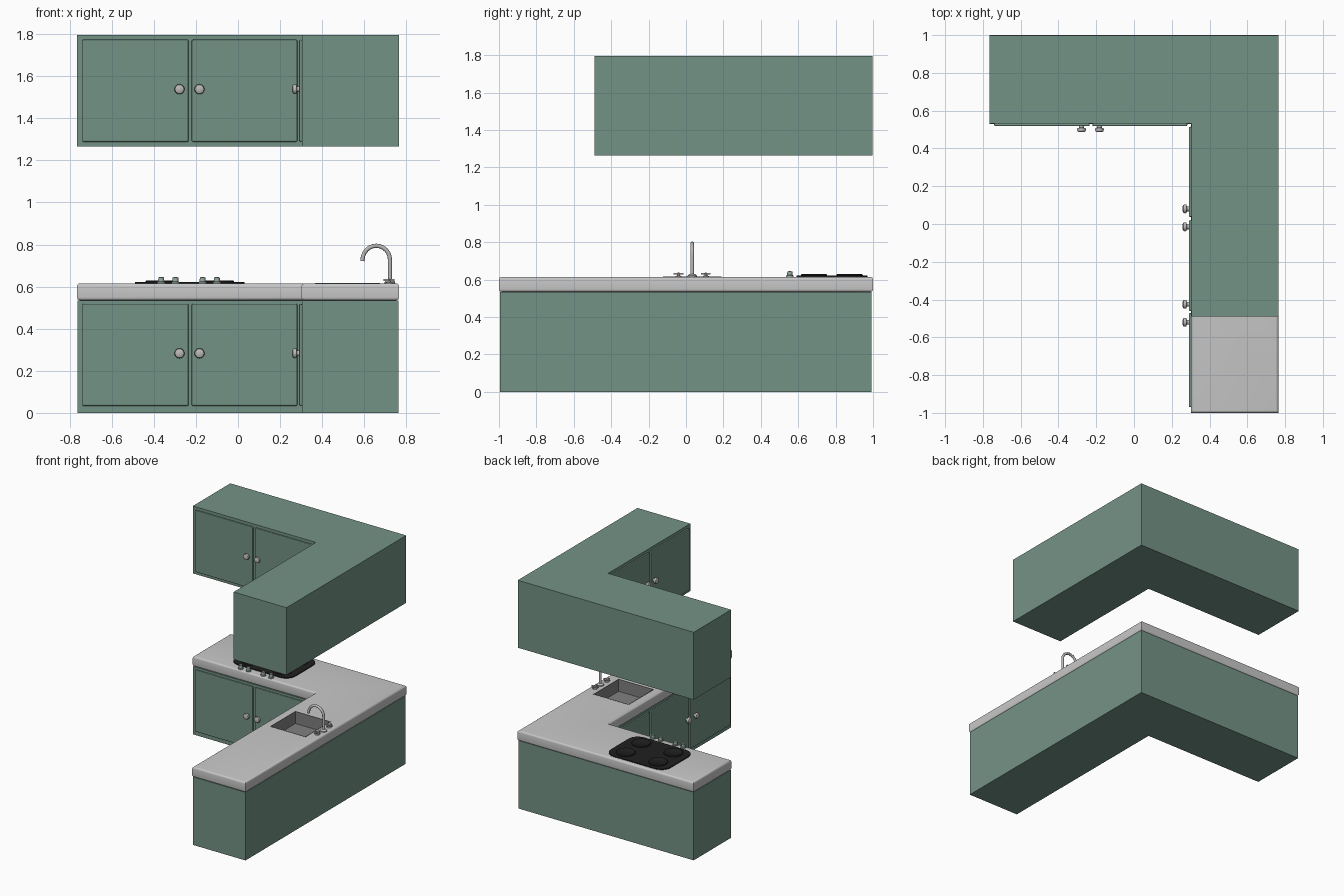
import bpy, bmesh, math
from mathutils import Matrix, Vector

if "Cube" in bpy.data.objects:
    bpy.data.objects.remove(bpy.data.objects["Cube"])


def mat(name, r, g, b):
    m = bpy.data.materials.new(name)
    m.diffuse_color = (r, g, b, 1)
    m.use_nodes = True
    m.node_tree.nodes["Principled BSDF"].inputs["Base Color"].default_value = m.diffuse_color
    return m


GREEN = mat("sage green", 0.175, 0.29, 0.235)
STONE = mat("light grey stone", 0.58, 0.58, 0.58)
METAL = mat("grey metal", 0.5, 0.49, 0.48)
STEEL = mat("dark sink steel", 0.22, 0.22, 0.22)
BLACK = mat("black hob", 0.014, 0.014, 0.014)
DIAL = mat("grey green dial", 0.30, 0.38, 0.35)


def finish(name, bm, material, smooth=False):
    bmesh.ops.recalc_face_normals(bm, faces=bm.faces)
    me = bpy.data.meshes.new(name)
    bm.to_mesh(me)
    bm.free()
    me.materials.append(material)
    ob = bpy.data.objects.new(name, me)
    bpy.context.collection.objects.link(ob)
    if smooth:
        bpy.ops.object.select_all(action='DESELECT')
        ob.select_set(True)
        bpy.context.view_layer.objects.active = ob
        bpy.ops.object.shade_smooth_by_angle(angle=math.radians(40))
    return ob


def box_bm(lo, hi):
    bm = bmesh.new()
    bmesh.ops.create_cube(bm, size=1)
    lo, hi = Vector(lo), Vector(hi)
    for v in bm.verts:
        v.co = Vector([(lo[i] + hi[i]) / 2 + v.co[i] * (hi[i] - lo[i]) for i in range(3)])
    return bm


def prism_bm(outline, z0, z1):
    bm = bmesh.new()
    f = bm.faces.new([bm.verts.new((x, y, z0)) for x, y in outline])
    r = bmesh.ops.extrude_face_region(bm, geom=[f])
    for v in r["geom"]:
        if isinstance(v, bmesh.types.BMVert):
            v.co.z = z1
    return bm


def lathe(name, profile, loc, material, rot=Matrix(), steps=16):
    """Spin (radius, height) pairs about local z."""
    bm = bmesh.new()
    vs = [bm.verts.new((r, 0, z)) for r, z in profile]
    es = [bm.edges.new(p) for p in zip(vs, vs[1:])]
    bmesh.ops.spin(bm, geom=vs + es, axis=(0, 0, 1), cent=(0, 0, 0), steps=steps, angle=math.tau)
    bmesh.ops.remove_doubles(bm, verts=bm.verts, dist=1e-5)
    bm.transform(Matrix.Translation(loc) @ rot)
    return finish(name, bm, material, True)


def l_outline(x0, xi, x1, y0, yi, y1):
    return [(x0, yi), (xi, yi), (xi, y0), (x1, y0), (x1, y1), (x0, y1)]


def subtract(ob, cutter):
    m = ob.modifiers.new("cut", 'BOOLEAN')
    m.operation, m.solver, m.object = 'DIFFERENCE', 'EXACT', cutter
    bpy.context.view_layer.objects.active = ob
    bpy.ops.object.modifier_apply(modifier=m.name)


# L-shaped cabinet carcasses
lower = finish("lower_cabinet", prism_bm(l_outline(-.762, .305, .762, -.995, .532, .993), 0, .535), GREEN)
finish("upper_cabinet", prism_bm(l_outline(-.765, .305, .765, -.49, .532, .997), 1.265, 1.795), GREEN)

# Worktop with rounded long edges
bm = prism_bm(l_outline(-.765, .302, .765, -1, .53, 1), .535, .615)
flat = [e for e in bm.edges if abs(e.verts[0].co.z - e.verts[1].co.z) < 1e-4]
bmesh.ops.bevel(bm, geom=flat, offset=.014, segments=4, profile=.5, affect='EDGES')
worktop = finish("worktop", bm, STONE, True)

# Sink hole and open basin
SX, SY = (.365, .675), (-.125, .19)
cutter = finish("sink_cutter", box_bm((SX[0], SY[0], .515), (SX[1], SY[1], .7)), STEEL)
cutter.hide_render = True
subtract(worktop, cutter)
subtract(lower, cutter)
bpy.data.objects.remove(cutter)
bm = box_bm((SX[0] + .001, SY[0] + .001, .517), (SX[1] - .001, SY[1] - .001, .616))
bmesh.ops.delete(bm, geom=[max(bm.faces, key=lambda f: f.calc_center_median().z)], context='FACES_ONLY')
basin = finish("sink_basin", bm, STEEL)
sol = basin.modifiers.new("wall", 'SOLIDIFY')
sol.thickness, sol.offset = .006, -1

# Doors and knobs: facing -y on the back run, facing -x on the side run
KNOB = [(0, 0), (.013, 0), (.013, .010), (.022, .013), (.024, .020), (.021, .029), (.012, .033), (0, .034)]


def door(name, side, a, b, z, knob_at):
    if side:
        bm = box_bm((.290, a, z), (.306, b, z + .485))
        loc, rot = (.290, knob_at, z + .25), Matrix.Rotation(-math.pi / 2, 4, 'Y')
    else:
        bm = box_bm((a, .518, z), (b, .534, z + .485))
        loc, rot = (knob_at, .520, z + .25), Matrix.Rotation(math.pi / 2, 4, 'X')
    bmesh.ops.bevel(bm, geom=bm.edges[:], offset=.006, segments=2, profile=.5, affect='EDGES')
    finish(name, bm, GREEN)
    lathe(name + "_knob", KNOB, loc, METAL, rot)


for level, z in (("lower", .033), ("upper", 1.288)):
    door(level + "_back_door_left", False, -.74, -.235, z, -.278)
    door(level + "_back_door_right", False, -.22, .282, z, -.183)
    door(level + "_side_door_1", True, .037, .515, z, .08)
    if level == "upper":
        door("upper_side_door_2", True, -.46, .02, z, -.015)
    else:
        door("lower_side_door_2", True, -.455, .02, z, -.425)
        door("lower_side_door_3", True, -.97, -.472, z, -.52)

# Hob plate with rounded corners
hx, hy, hw, hd, rad = -.23, .78, .26, .19, .08
outline = []
for q, (sx, sy) in enumerate([(1, 1), (-1, 1), (-1, -1), (1, -1)]):
    for k in range(7):
        t = (q + k / 6) * math.pi / 2
        outline.append((hx + sx * (hw - rad) + rad * math.cos(t), hy + sy * (hd - rad) + rad * math.sin(t)))
finish("hob_plate", prism_bm(outline, .612, .622), BLACK)

# Burners
for i, bx in enumerate((-.37, -.09)):
    for j, by in enumerate((.685, .875)):
        lathe(f"burner_{i}_{j}", [(0, .006), (.045, .006), (.05, .009), (.066, .009), (.07, .005), (.07, 0)],
              (bx, by, .621), BLACK, steps=24)

# Hob dials along the front edge
for i, x in enumerate((-.365, -.297, -.168, -.10)):
    lathe(f"hob_dial_{i}", [(0, 0), (.02, 0), (.019, .008), (.015, .01), (.013, .03), (0, .032)],
          (x, .555, .614), DIAL)

# Tap: curved spout, base and two cross handles
cu = bpy.data.curves.new("tap_spout", 'CURVE')
cu.dimensions, cu.bevel_depth, cu.bevel_resolution, cu.use_fill_caps = '3D', .010, 3, True
sp = cu.splines.new('POLY')
arc = [(.657 + .065 * math.cos(t), .728 + .066 * math.sin(t))
       for t in [math.radians(a) for a in range(0, 166, 15)]]
path = [(.722, .615)] + arc + [(.590, .722)]
sp.points.add(len(path) - 1)
for p, (x, z) in zip(sp.points, path):
    p.co = (x, .033, z, 1)
spout = bpy.data.objects.new("tap_spout", cu)
bpy.context.collection.objects.link(spout)
cu.materials.append(METAL)
sp.use_smooth = True
lathe("tap_base", [(0, 0), (.025, 0), (.025, .008), (.016, .016), (0, .018)], (.722, .033, .614), METAL)

for side, y in (("front", -.04), ("back", .106)):
    lathe(f"tap_{side}_stem", [(0, 0), (.018, 0), (.016, .005), (.008, .008), (.008, .022), (0, .024)],
          (.718, y, .614), METAL)
    for axis, (dx, dy) in (("x", (.026, .005)), ("y", (.005, .026))):
        finish(f"tap_{side}_bar_{axis}", box_bm((.718 - dx, y - dy, .627), (.718 + dx, y + dy, .636)), METAL)
